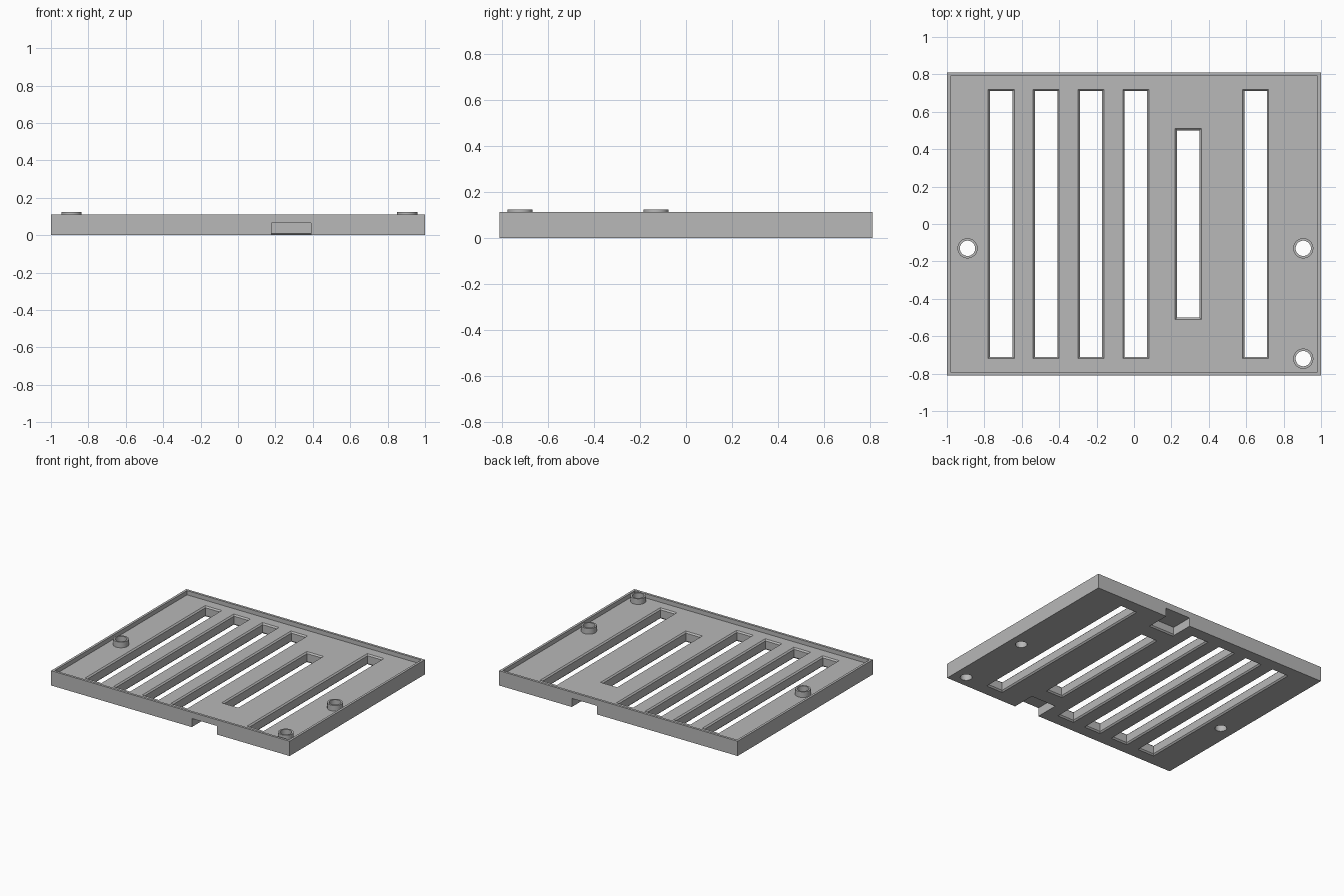
import bpy, bmesh, math

if "Cube" in bpy.data.objects:
    bpy.data.objects.remove(bpy.data.objects["Cube"])

HX, HY = 1.0, 0.81            # half size of the tray
TOP, FLOOR, RIM = 0.112, 0.08, 0.018
CH = 0.01                     # small chamfer
HOLES = [(-0.89, -0.13), (0.905, -0.13), (0.905, -0.72)]
R_IN, R_OUT, SEG = 0.041, 0.054, 32

grey = bpy.data.materials.new("grey_plastic")
grey.diffuse_color = (0.48, 0.48, 0.48, 1)
grey.use_nodes = True
grey.node_tree.nodes["Principled BSDF"].inputs["Base Color"].default_value = grey.diffuse_color


def make_object(name, bm):
    bmesh.ops.recalc_face_normals(bm, faces=bm.faces)
    me = bpy.data.meshes.new(name)
    bm.to_mesh(me)
    bm.free()
    me.materials.append(grey)
    ob = bpy.data.objects.new(name, me)
    bpy.context.collection.objects.link(ob)
    return ob


def bridge(bm, a, b):
    n = len(a)
    for i in range(n):
        bm.faces.new((a[i], a[(i + 1) % n], b[(i + 1) % n], b[i]))


def loft(bm, sections):
    """Closed solid through a stack of equal-sized point rings."""
    rings = [[bm.verts.new(p) for p in s] for s in sections]
    for a, b in zip(rings, rings[1:]):
        bridge(bm, a, b)
    bm.faces.new(rings[0][::-1])
    bm.faces.new(rings[-1])


def rect(x0, x1, y0, y1, z):
    return [(x0, y0, z), (x1, y0, z), (x1, y1, z), (x0, y1, z)]


def circle(c, r, z):
    return [(c[0] + r * math.cos(2 * math.pi * i / SEG),
             c[1] + r * math.sin(2 * math.pi * i / SEG), z) for i in range(SEG)]


# Tray: block with a shallow recess leaving a thin rim
bm = bmesh.new()
ix, iy = HX - RIM, HY - RIM
loft(bm, [rect(-HX, HX, -HY, HY, 0), rect(-HX, HX, -HY, HY, TOP),
          rect(-ix, ix, -iy, iy, TOP), rect(-ix, ix, -iy, iy, FLOOR)])
tray = make_object("tray", bm)

# Cutters: vent slots chamfered above and below, edge notches, screw holes
bm = bmesh.new()
slots = [(x, 0.72) for x in (-0.71, -0.47, -0.23, 0.01, 0.65)] + [(0.29, 0.51)]
for x, hy in slots:
    w, h = 0.07 - CH, hy - CH
    loft(bm, [rect(x - w - e, x + w + e, -h - e, h + e, z) for z, e in
              ((-0.02, CH), (0, CH), (CH, 0), (FLOOR - CH, 0), (FLOOR, CH), (0.1, CH))])
for s in (-1, 1):
    loft(bm, [rect(0.18, 0.39, *sorted((s * y, s * 0.9)), z) for z, y in
              ((-0.02, 0.63), (0, 0.63), (CH, 0.64), (0.065, 0.64))])
for c in HOLES:
    loft(bm, [circle(c, R_IN, -0.02), circle(c, R_IN, 0.1)])
cutter = make_object("cutter", bm)
cutter.hide_render = True

mod = tray.modifiers.new("openings", 'BOOLEAN')
mod.operation = 'DIFFERENCE'
mod.solver = 'EXACT'
mod.object = cutter
bpy.context.view_layer.objects.active = tray
tray.select_set(True)
bpy.ops.object.modifier_apply(modifier=mod.name)
bpy.data.objects.remove(cutter)
bpy.ops.object.shade_smooth_by_angle(angle=math.radians(30))
tray.select_set(False)

# Screw bosses: short tubes standing on the tray floor
for i, c in enumerate(HOLES):
    bm = bmesh.new()
    rings = [[bm.verts.new(p) for p in circle(c, r, z)] for r, z in
             ((R_OUT, FLOOR), (R_OUT, 0.123), (R_IN, 0.123), (R_IN, FLOOR))]
    for a, b in zip(rings, rings[1:] + rings[:1]):
        bridge(bm, a, b)
    boss = make_object("screw_boss_%d" % (i + 1), bm)
    bpy.context.view_layer.objects.active = boss
    boss.select_set(True)
    bpy.ops.object.shade_smooth_by_angle(angle=math.radians(30))
    boss.select_set(False)
